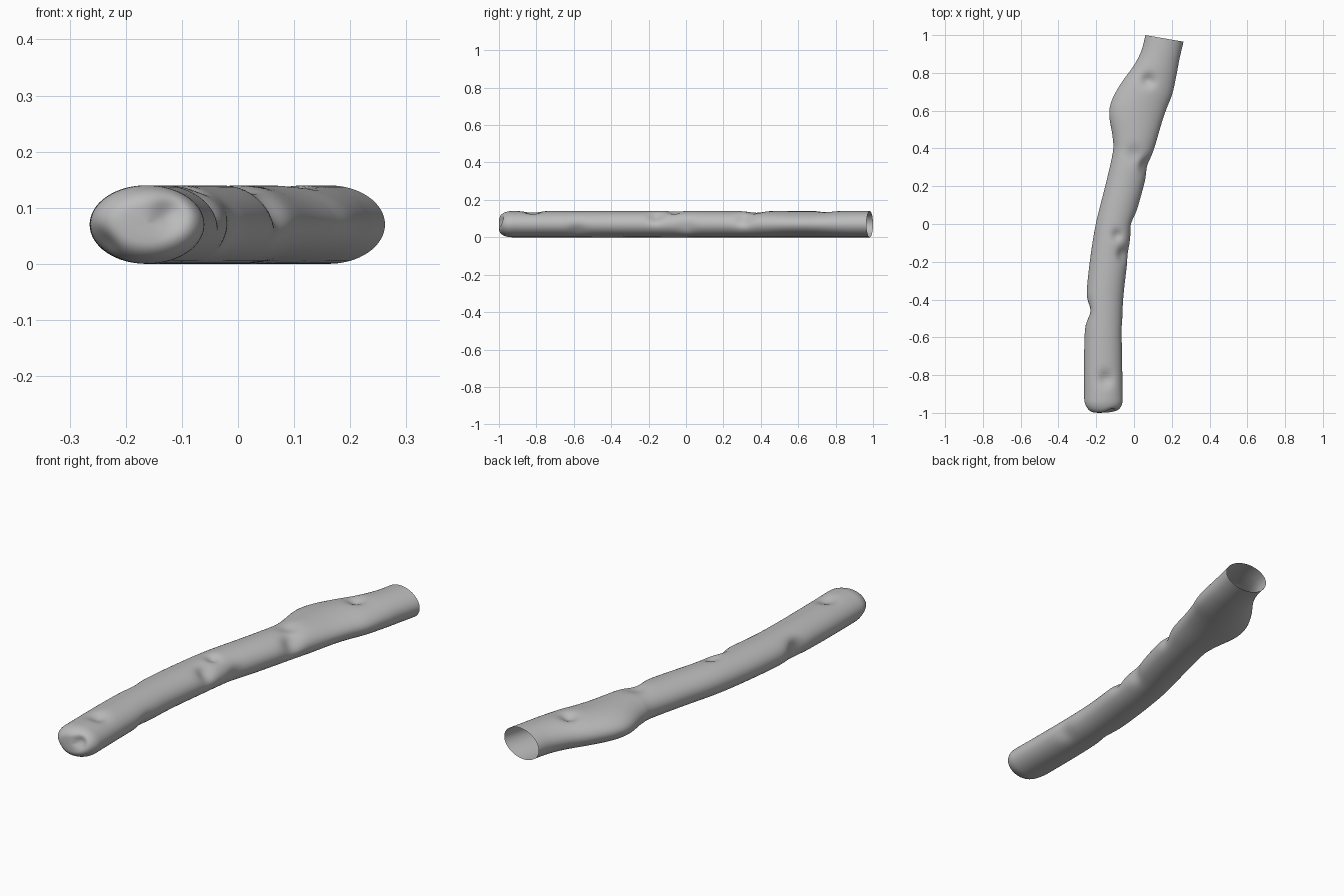
import bpy, bmesh, math
from mathutils import Vector

if "Cube" in bpy.data.objects:
    bpy.data.objects.remove(bpy.data.objects["Cube"])

SEG, SUB = 64, 14
HALF_H = 0.07

# left edge (x, y) and right edge (x, y) of each cross-section, front to back
SECTIONS = [
    (-.264, -.93, -.06, -.93), (-.264, -.70, -.063, -.70),
    (-.258, -.50, -.062, -.50), (-.250, -.35, -.055, -.37),
    (-.230, -.17, -.035, -.20), (-.200, .01, -.012, -.03),
    (-.150, .21, .040, .16), (-.112, .38, .085, .33),
    (-.113, .46, .113, .42), (-.131, .58, .145, .53),
    (-.115, .66, .172, .61), (-.065, .75, .203, .69),
    (.000, .84, .225, .79), (.040, .92, .240, .87),
    (.060, 1.0, .262, .965)]

# dents: centre, push direction, depth, radius
DENTS = [
    ((.075, .76, .14), (0, 0, -1), .022, .035),
    ((.00, .37, .14), (0, 0, -1), .013, .045),
    ((.06, .31, .10), (-1, .2, -.4), .022, .045),
    ((-.09, -.06, .14), (0, 0, -1), .016, .028),
    ((-.055, -.16, .11), (-1, .1, -.6), .020, .040),
    ((-.01, .00, .06), (-1, .2, 0), .012, .045),
    ((-.07, -.58, .035), (-1, 0, .3), .010, .045),
    ((-.15, -.82, .14), (0, 0, -1), .020, .038),
    ((-.26, -.46, .07), (1, 0, 0), .026, .055),
    ((-.12, -1.0, .09), (0, 1, 0), .022, .03),
    ((-.25, -.97, .03), (1, .4, .3), .014, .035)]


def catmull(p0, p1, p2, p3, t):
    return 0.5 * (2 * p1 + (p2 - p0) * t + (2 * p0 - 5 * p1 + 4 * p2 - p3) * t * t
                  + (3 * p1 - p0 - 3 * p2 + p3) * t ** 3)


bm = bmesh.new()


def ring(left, right, half_h):
    c, a = (left + right) / 2, (right - left) / 2
    out = []
    for i in range(SEG):
        w = 2 * math.pi * i / SEG
        p = c + a * math.cos(w)
        out.append(bm.verts.new((p.x, p.y, HALF_H + half_h * math.sin(w))))
    return out


rings = []
S = [(Vector(s[:2]), Vector(s[2:])) for s in SECTIONS]

# rounded front end: flat-ish nose turning into the tube
cl = (S[0][0] + S[0][1]) / 2
ax = (S[0][1] - S[0][0]) / 2
for f in (.12, .3, .45):
    off = Vector((0, -.07 + .006 * f * f))
    rings.append(ring(cl + off - ax * f, cl + off + ax * f, HALF_H * f))
for k in range(1, 10):
    w = math.pi / 2 * k / 10
    f = .45 + .55 * math.sin(w)
    off = Vector((0, -.0685 * math.cos(w)))
    rings.append(ring(cl + off - ax * f, cl + off + ax * f, HALF_H * f))

# long body, splined through the sections
n = len(S)
for k in range(n - 1):
    q = [S[min(max(k + j, 0), n - 1)] for j in (-1, 0, 1, 2)]
    for j in range(SUB):
        t = j / SUB
        rings.append(ring(catmull(*[v[0] for v in q], t),
                          catmull(*[v[1] for v in q], t), HALF_H))
rings.append(ring(S[-1][0], S[-1][1], HALF_H))

# skin; the back end stays open
for a, b in zip(rings, rings[1:]):
    for i in range(SEG):
        j = (i + 1) % SEG
        bm.faces.new((a[i], a[j], b[j], b[i]))
tip = bm.verts.new((cl.x, -1.0, HALF_H))
for i in range(SEG):
    bm.faces.new((tip, rings[0][(i + 1) % SEG], rings[0][i]))

# press in the dents
for c, d, depth, r in DENTS:
    c, d = Vector(c), Vector(d).normalized()
    for v in bm.verts:
        g = (v.co - c).length_squared / (r * r)
        if g < 8:
            v.co += d * depth * math.exp(-g)

bm.normal_update()
# make the skin face outward
top = max(bm.faces, key=lambda f: f.calc_center_median().z)
if top.normal.z < 0:
    bmesh.ops.reverse_faces(bm, faces=bm.faces[:])

mesh = bpy.data.meshes.new("branch_tube")
bm.to_mesh(mesh)
bm.free()
for p in mesh.polygons:
    p.use_smooth = True
mat = bpy.data.materials.new("plain grey")
mat.diffuse_color = (.5, .5, .5, 1)
mat.use_nodes = True
mat.node_tree.nodes["Principled BSDF"].inputs["Base Color"].default_value = mat.diffuse_color
mesh.materials.append(mat)
obj = bpy.data.objects.new("branch_tube", mesh)
bpy.context.collection.objects.link(obj)
